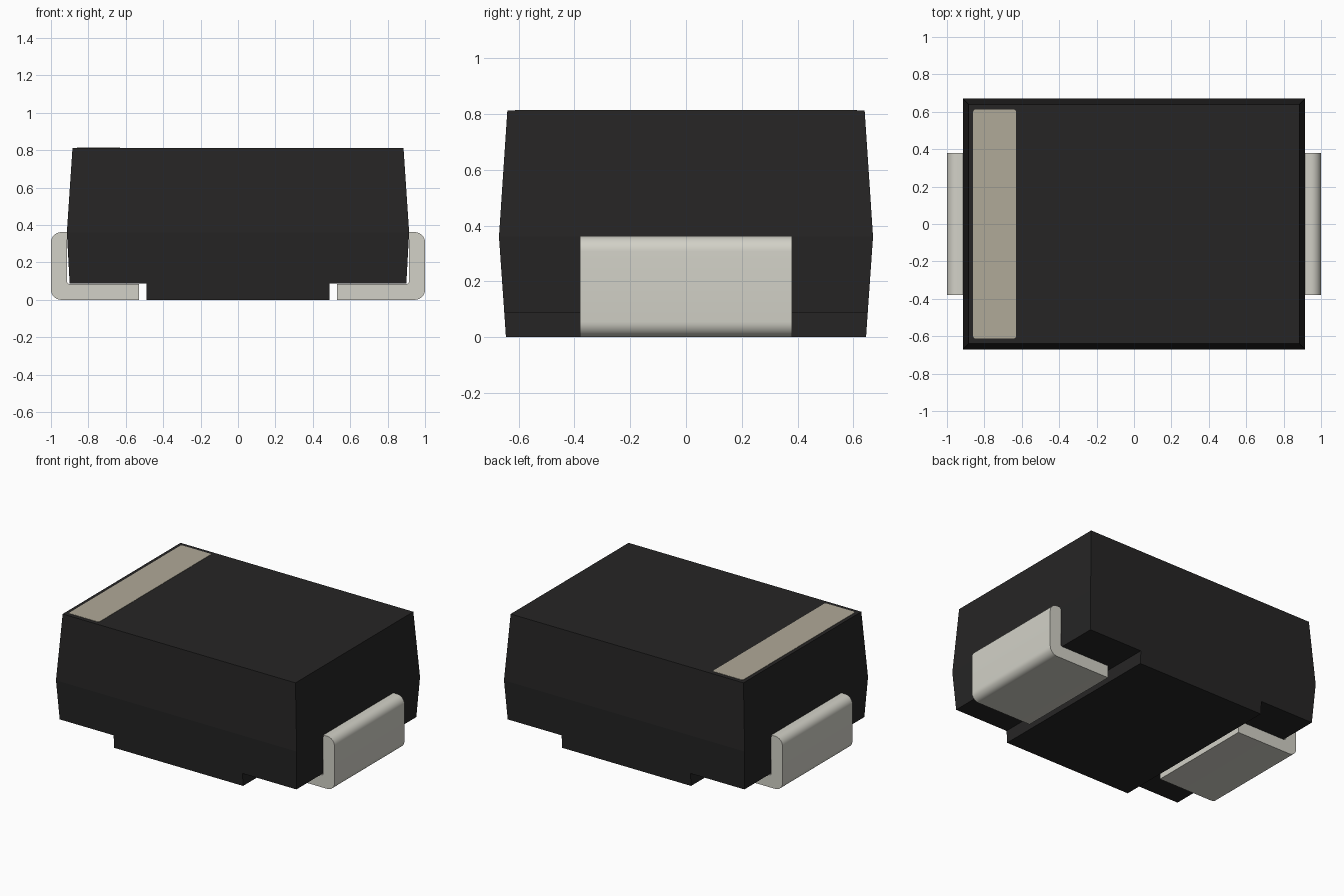
import bpy, bmesh, math
from mathutils import Vector

cube = bpy.data.objects.get("Cube")
if cube:
    bpy.data.objects.remove(cube, do_unlink=True)


def material(name, rgb):
    m = bpy.data.materials.new(name)
    m.use_nodes = True
    m.diffuse_color = (*rgb, 1)
    bsdf = next(n for n in m.node_tree.nodes if n.type == 'BSDF_PRINCIPLED')
    bsdf.inputs["Base Color"].default_value = (*rgb, 1)
    return m


BLACK = material("black plastic", (0.0193, 0.0185, 0.0185))
METAL = material("tinned metal", (0.645, 0.638, 0.572))
TAN = material("light brown marking", (0.435, 0.398, 0.316))


def finish(bm, name, mat):
    bmesh.ops.recalc_face_normals(bm, faces=bm.faces)
    me = bpy.data.meshes.new(name)
    bm.to_mesh(me)
    bm.free()
    me.materials.append(mat)
    ob = bpy.data.objects.new(name, me)
    bpy.context.collection.objects.link(ob)
    return ob


def prism(name, points, depth, mat):
    """Closed outline of 3D points pushed along the depth vector."""
    bm = bmesh.new()
    face = bm.faces.new([bm.verts.new(p) for p in points])
    new = bmesh.ops.extrude_face_region(bm, geom=[face], use_keep_orig=True)["geom"]
    bmesh.ops.translate(bm, vec=depth, verts=[g for g in new if isinstance(g, bmesh.types.BMVert)])
    return finish(bm, name, mat)


def arc(cx, cz, r, a0, a1, steps=8):
    """Points of a circular arc, angles in degrees."""
    return [(cx + r * math.cos(math.radians(a0 + (a1 - a0) * i / steps)),
             cz + r * math.sin(math.radians(a0 + (a1 - a0) * i / steps)))
            for i in range(steps + 1)]


# Body: stacked rectangular sections, widest at the mould parting line
bm = bmesh.new()
rings = []
for hx, hy, z in [(0.90, 0.651, 0.088), (0.915, 0.67, 0.36), (0.885, 0.64, 0.812)]:
    rings.append([bm.verts.new((sx * hx, sy * hy, z))
                  for sx, sy in [(-1, -1), (1, -1), (1, 1), (-1, 1)]])
for lower, upper in zip(rings, rings[1:]):
    for i in range(4):
        j = (i + 1) % 4
        bm.faces.new((lower[i], lower[j], upper[j], upper[i]))
bm.faces.new(rings[-1])
base = bm.faces.new(rings[0][::-1])

# Standoff: the middle strip of the underside, pulled down to the ground
for x in (-0.49, 0.49):
    low = [f for f in bm.faces if all(abs(v.co.z - 0.088) < 1e-4 for v in f.verts)]
    geom = low + list({e for f in low for e in f.edges}) + list({v for f in low for v in f.verts})
    bmesh.ops.bisect_plane(bm, geom=geom, plane_co=(x, 0, 0), plane_no=(1, 0, 0))
middle = [f for f in bm.faces if f.calc_center_median().z < 0.09
          and abs(f.calc_center_median().x) < 0.1]
new = bmesh.ops.extrude_face_region(bm, geom=middle)["geom"]
for v in [g for g in new if isinstance(g, bmesh.types.BMVert)]:
    v.co.z = 0
    v.co.y *= 0.645 / 0.651
finish(bm, "body", BLACK)

# Terminals: bent strips with rounded outer corners, one at each end
R = 0.055
profile = [(0.53, 0.0)] + arc(1 - R, R, R, -90, 0) + arc(1 - R, 0.362 - R, R, 0, 90)
profile += [(0.914, 0.362)] + arc(0.914 - 0.014, 0.085 + 0.014, 0.014, 0, -90, 4) + [(0.53, 0.085)]
for side, name in [(1, "left_terminal"), (-1, "right_terminal")]:
    ob = prism(name, [(side * x, -0.38, z) for x, z in profile], Vector((0, 0.76, 0)), METAL)
    bpy.ops.object.select_all(action='DESELECT')
    ob.select_set(True)
    bpy.context.view_layer.objects.active = ob
    bpy.ops.object.shade_smooth_by_angle(angle=math.radians(30))

# Polarity band: thin plate with slightly rounded corners on the top
r = 0.014
outline = []
for cx, cy, a in [(-0.63, 0.612, 0), (-0.86, 0.612, 90), (-0.86, -0.612, 180), (-0.63, -0.612, 270)]:
    ox = cx - r if cx > -0.7 else cx + r
    oy = cy - math.copysign(r, cy)
    outline += [(x, y, 0.811) for x, y in arc(ox, oy, r, a, a + 90, 4)]
prism("polarity_band", outline, Vector((0, 0, 0.003)), TAN)
